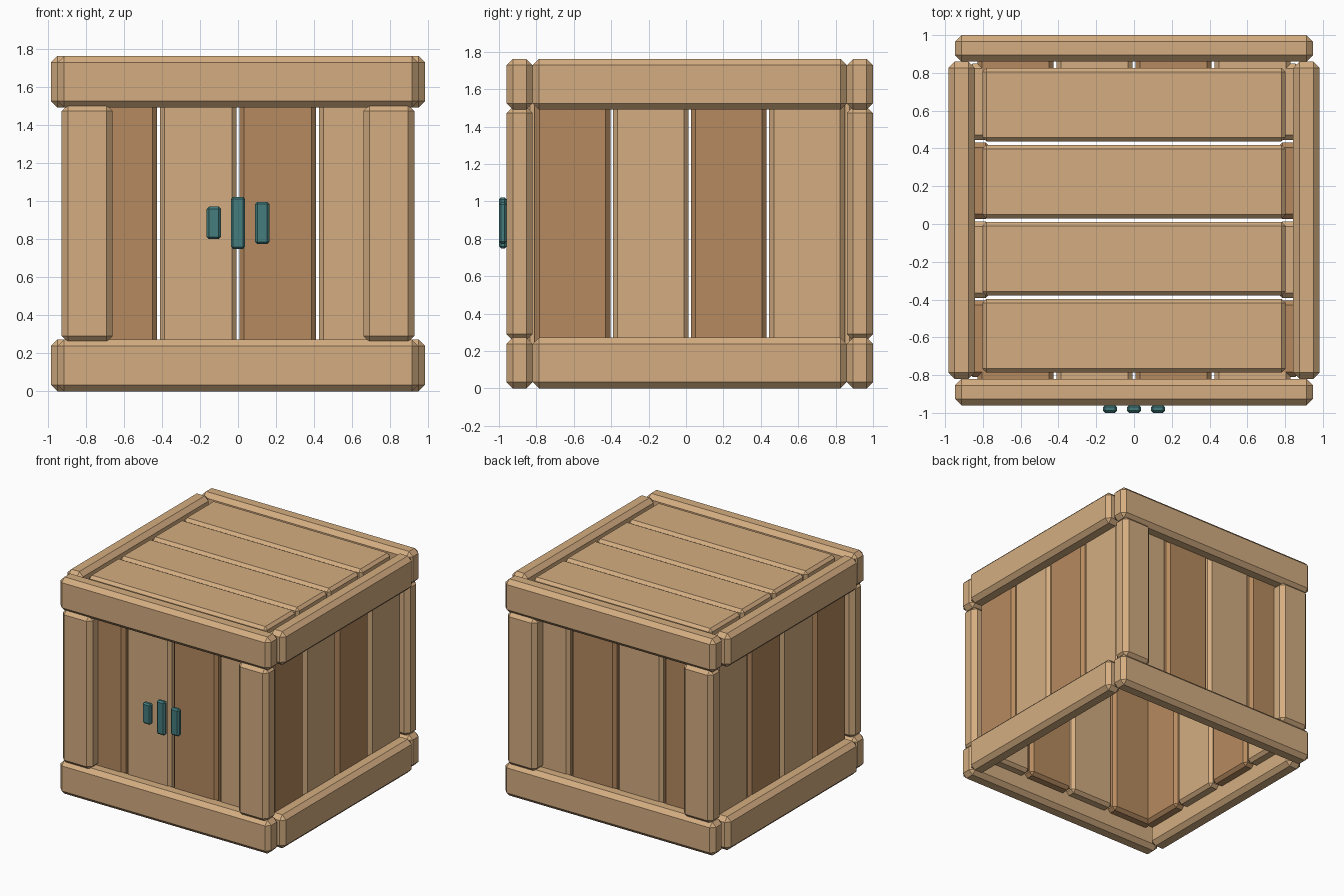
import bpy
import bmesh

if "Cube" in bpy.data.objects:
    bpy.data.objects.remove(bpy.data.objects["Cube"])


def material(name, rgb):
    m = bpy.data.materials.new(name)
    m.diffuse_color = (*rgb, 1)
    m.use_nodes = True
    m.node_tree.nodes["Principled BSDF"].inputs["Base Color"].default_value = m.diffuse_color
    return m


LIGHT = material("light_wood", (0.66, 0.42, 0.22))
DARK = material("dark_wood", (0.47, 0.255, 0.115))
TEAL = material("teal_metal", (0.058, 0.20, 0.205))


def board(name, x, y, z, chamfer, mat):
    """Chamfered box from (min, max) pairs on each axis."""
    bm = bmesh.new()
    bmesh.ops.create_cube(bm, size=1)
    for v in bm.verts:
        v.co = [r[0] if c < 0 else r[1] for c, r in zip(v.co, (x, y, z))]
    bmesh.ops.bevel(bm, geom=bm.edges[:], offset=chamfer, segments=1,
                    profile=0.5, affect='EDGES')
    me = bpy.data.meshes.new(name)
    bm.to_mesh(me)
    bm.free()
    me.materials.append(mat)
    ob = bpy.data.objects.new(name, me)
    bpy.context.collection.objects.link(ob)


def span(c, size):
    return (c - size / 2, c + size / 2)


CY = 0.02            # crate body centre; the latch sticks out in front
THICK = 0.14         # rail and post thickness
EDGE = 0.034         # heavy chamfer on the frame

# Frame rails, bottom and top
for level, z in (("bottom", (0, 0.272)), ("top", (1.49, 1.762))):
    for side, s in (("front", -1), ("back", 1)):
        board(f"{level}_{side}_rail", (-0.947, 0.947),
              span(CY + s * 0.91, THICK), z, EDGE, LIGHT)
    for side, s in (("left", -1), ("right", 1)):
        board(f"{level}_{side}_rail", span(s * 0.913, THICK),
              span(CY, 1.68), z, EDGE, LIGHT)

# Corner posts on the front and back
for side, s in (("front", -1), ("back", 1)):
    for hand, h in (("left", -1), ("right", 1)):
        board(f"{side}_{hand}_post", span(h * 0.792, 0.268),
              span(CY + s * 0.91, THICK), (0.256, 1.506), EDGE, LIGHT)

# Wall planks in alternating wood, and lid planks
for i in range(4):
    k = (i - 1.5) * 0.418
    mat = LIGHT if i % 2 else DARK
    z = (0.15, 1.61)
    for side, s in (("front", -1), ("back", 1)):
        board(f"{side}_plank_{i + 1}", span(k, 0.404),
              span(CY + s * 0.82, 0.12), z, 0.025, mat)
    for side, s in (("left", -1), ("right", 1)):
        board(f"{side}_plank_{i + 1}", span(s * 0.82, 0.12),
              span(CY + k, 0.404), z, 0.025, mat)
    board(f"lid_plank_{i + 1}", (-0.803, 0.803),
          span(CY + (i - 1.5) * 0.408, 0.39), (1.64, 1.75), 0.022, LIGHT)

# Latch: three upright bars on the front
for name, x, z in (("left", -0.127, (0.80, 0.97)),
                   ("middle", 0, (0.747, 1.022)),
                   ("right", 0.127, (0.773, 0.995))):
    board(f"latch_bar_{name}", span(x, 0.075), (-1.0, -0.958), z, 0.012, TEAL)
